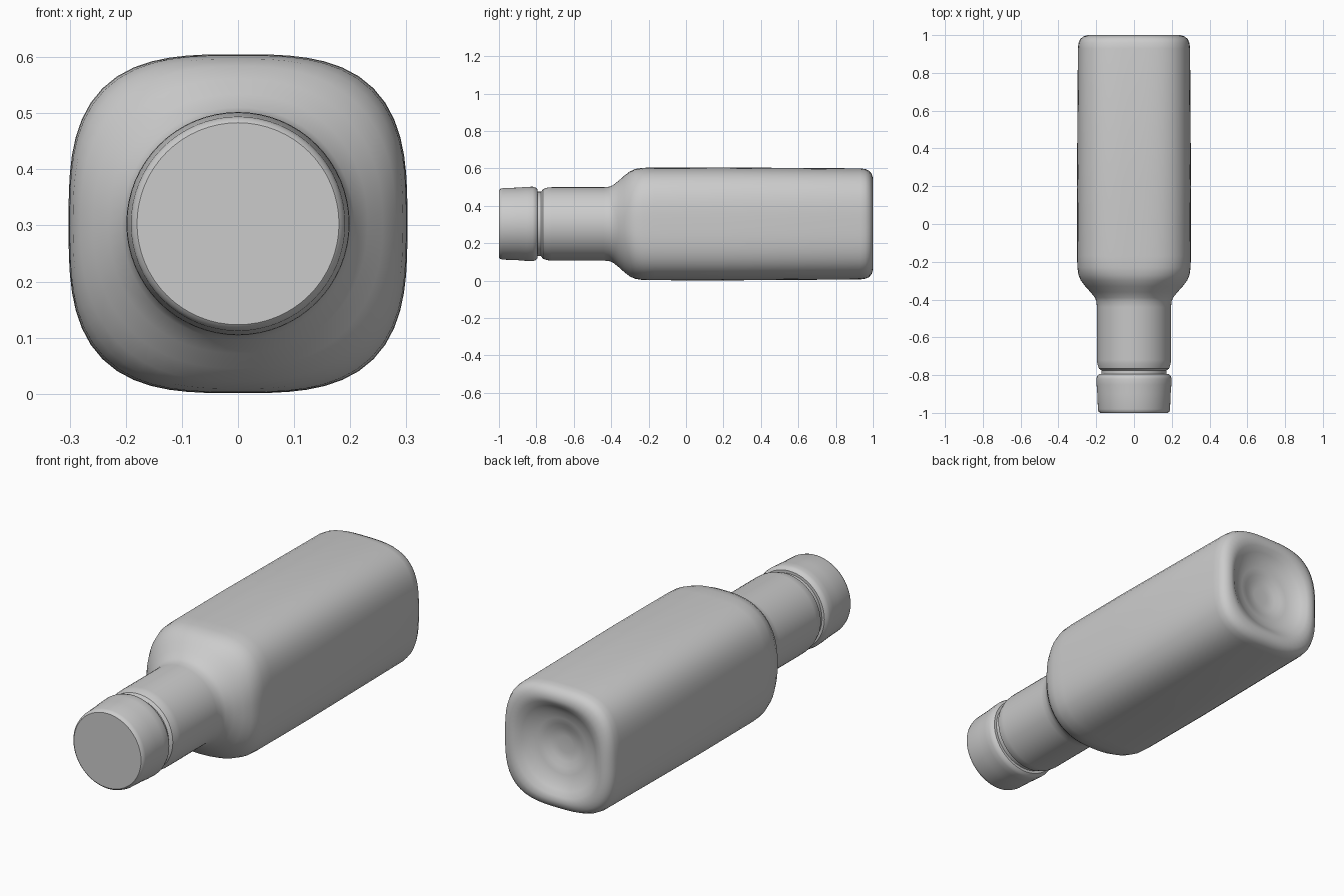
import bpy, bmesh, math

if "Cube" in bpy.data.objects:
    bpy.data.objects.remove(bpy.data.objects["Cube"])

CZ = 0.303   # height of the bottle axis
SEG = 64


def loft(name, stations):
    """Skin rings along y. Station = (y, radius, superellipse exponent); radius 0 closes to a point."""
    bm = bmesh.new()
    rings = []
    for y, r, n in stations:
        if r == 0:
            rings.append([bm.verts.new((0, y, CZ))])
            continue
        ring = []
        for i in range(SEG):
            a = 2 * math.pi * i / SEG
            c, s = math.cos(a), math.sin(a)
            k = r / (abs(c) ** n + abs(s) ** n) ** (1 / n)
            ring.append(bm.verts.new((k * c, y, CZ + k * s)))
        rings.append(ring)
    for a, b in zip(rings, rings[1:]):
        for i in range(SEG):
            j = (i + 1) % SEG
            if len(a) == 1:
                bm.faces.new((a[0], b[j], b[i]))
            elif len(b) == 1:
                bm.faces.new((a[i], a[j], b[0]))
            else:
                bm.faces.new((a[i], a[j], b[j], b[i]))
    bmesh.ops.recalc_face_normals(bm, faces=bm.faces)
    me = bpy.data.meshes.new(name)
    bm.to_mesh(me)
    bm.free()
    ob = bpy.data.objects.new(name, me)
    bpy.context.collection.objects.link(ob)
    bpy.ops.object.select_all(action='DESELECT')
    ob.select_set(True)
    bpy.context.view_layer.objects.active = ob
    bpy.ops.object.shade_smooth_by_angle(angle=math.radians(35))
    return ob


# Bottle: round neck, flared shoulder, rounded-square body, dished base
loft("bottle", [
    (-0.83, 0, 2), (-0.83, 0.172, 2), (-0.775, 0.172, 2), (-0.765, 0.186, 2),
    (-0.74, 0.194, 2), (-0.72, 0.196, 2), (-0.44, 0.196, 2),
    (-0.41, 0.199, 2), (-0.39, 0.207, 2.05), (-0.36, 0.231, 2.15),
    (-0.33, 0.258, 2.3), (-0.30, 0.281, 2.5), (-0.27, 0.294, 2.75),
    (-0.23, 0.300, 3.0), (-0.17, 0.301, 3.1), (0.2, 0.302, 3.1),
    (0.93, 0.297, 3.1), (0.96, 0.293, 3.1), (0.98, 0.284, 3.1),
    (0.993, 0.268, 3.0), (1.0, 0.245, 2.8), (0.993, 0.222, 2.5),
    (0.975, 0.200, 2.2), (0.955, 0.170, 2), (0.945, 0.135, 2),
    (0.938, 0.105, 2), (0.925, 0.08, 2), (0.92, 0.04, 2), (0.92, 0, 2)])

# Screw cap: slightly swollen skirt with a softened front rim
loft("cap", [
    (-1.0, 0, 2), (-1.0, 0.180, 2), (-0.994, 0.187, 2), (-0.98, 0.191, 2),
    (-0.90, 0.194, 2), (-0.85, 0.198, 2), (-0.82, 0.199, 2),
    (-0.805, 0.195, 2), (-0.795, 0.185, 2), (-0.795, 0.165, 2)])
